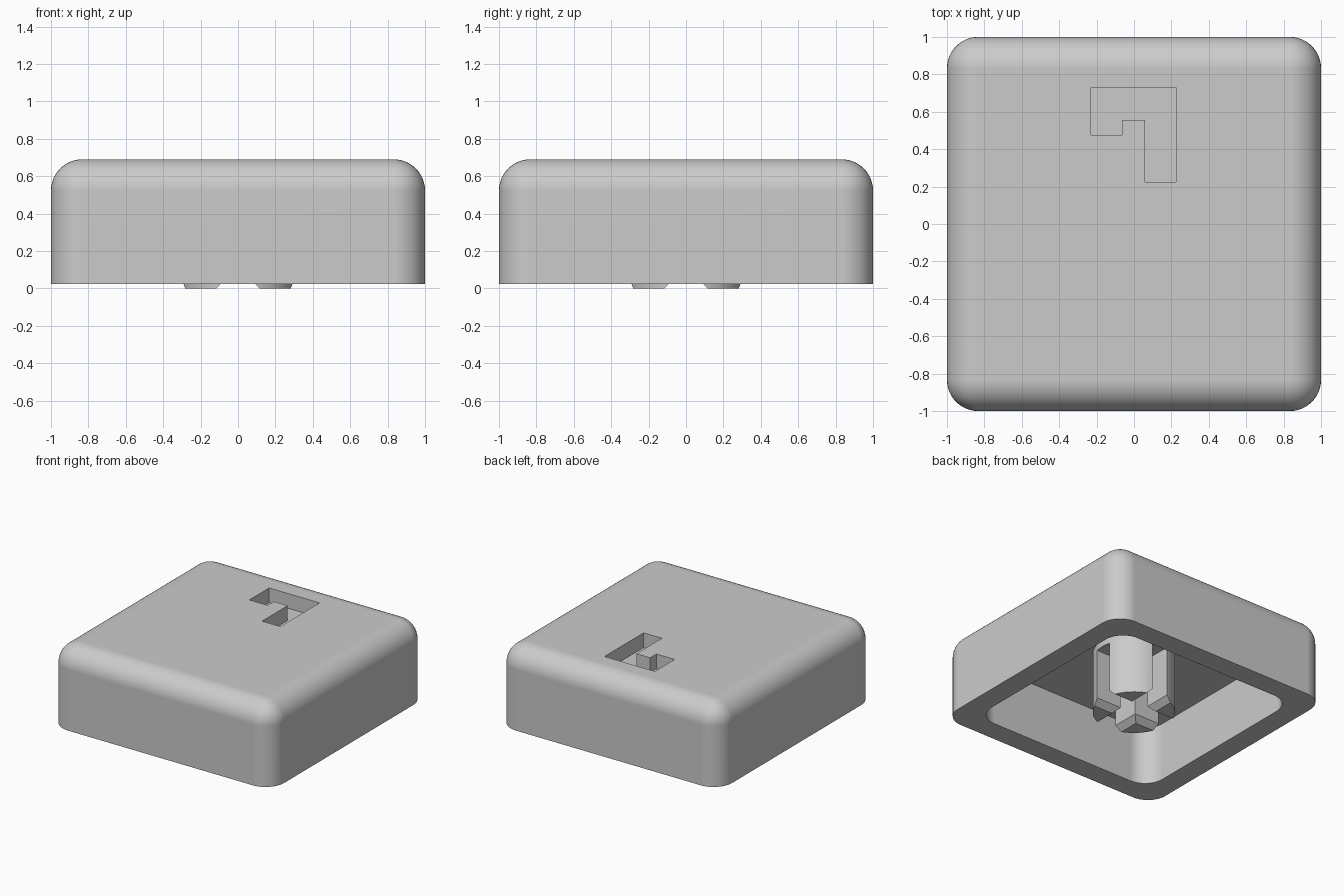
import bpy
import bmesh
from math import radians

if "Cube" in bpy.data.objects:
    bpy.data.objects.remove(bpy.data.objects["Cube"])

BASE, TOP, CEILING = 0.025, 0.69, 0.5
ROUND = 0.167

grey = bpy.data.materials.new("plain grey")
grey.use_nodes = True
colour = (0.6, 0.6, 0.6, 1)
grey.diffuse_color = colour
grey.node_tree.nodes["Principled BSDF"].inputs["Base Color"].default_value = colour


def finish(bm, name):
    bmesh.ops.recalc_face_normals(bm, faces=bm.faces)
    mesh = bpy.data.meshes.new(name)
    bm.to_mesh(mesh)
    bm.free()
    mesh.materials.append(grey)
    ob = bpy.data.objects.new(name, mesh)
    bpy.context.collection.objects.link(ob)
    return ob


def prism(name, outline, direction):
    """Extrude a closed outline along a direction."""
    bm = bmesh.new()
    face = bm.faces.new([bm.verts.new(p) for p in outline])
    new = bmesh.ops.extrude_face_region(bm, geom=[face])["geom"]
    verts = [v for v in new if isinstance(v, bmesh.types.BMVert)]
    bmesh.ops.translate(bm, verts=verts, vec=direction)
    return finish(bm, name)


def rounded_box(name, half, low, high, radius, round_top):
    """Box with rounded upright edges and, if asked, a rounded top."""
    bm = bmesh.new()
    bmesh.ops.create_cube(bm, size=2)
    for v in bm.verts:
        v.co = (v.co.x * half, v.co.y * half, high if v.co.z > 0 else low)
    edges = []
    for e in bm.edges:
        a, b = e.verts
        upright = abs(a.co.z - b.co.z) > 0.01
        if upright or (round_top and a.co.z > low + 0.01):
            edges.append(e)
    bmesh.ops.bevel(bm, geom=edges, offset=radius, segments=12,
                    profile=0.5, affect='EDGES')
    return finish(bm, name)


def cut(target, cutter):
    mod = target.modifiers.new("cut", 'BOOLEAN')
    mod.operation = 'DIFFERENCE'
    mod.solver = 'EXACT'
    mod.object = cutter
    bpy.context.view_layer.objects.active = target
    bpy.ops.object.modifier_apply(modifier=mod.name)
    bpy.data.objects.remove(cutter)


def smooth(ob):
    bpy.ops.object.select_all(action='DESELECT')
    ob.select_set(True)
    bpy.context.view_layer.objects.active = ob
    bpy.ops.object.shade_smooth_by_angle(angle=radians(25))
    mod = ob.modifiers.new("clean shading", 'WEIGHTED_NORMAL')
    mod.keep_sharp = True


# Hollow shell with a rounded top
shell = rounded_box("cap_shell", 1, BASE, TOP, ROUND, True)
cut(shell, rounded_box("cavity_cutter", 0.825, BASE - 0.2, CEILING, ROUND, False))

# Hooked recess sunk into the top
hook = [(-0.23, 0.73), (0.225, 0.73), (0.225, 0.225), (0.06, 0.225),
        (0.06, 0.555), (-0.065, 0.555), (-0.065, 0.475), (-0.23, 0.475)]
cut(shell, prism("recess_cutter", [(x, y, TOP - 0.12) for x, y in hook], (0, 0, 0.3)))
smooth(shell)

# Round stem under the cap
bm = bmesh.new()
bmesh.ops.create_cone(bm, cap_ends=True, segments=64, radius1=0.305,
                      radius2=0.305, depth=CEILING + 0.01)
bmesh.ops.translate(bm, verts=bm.verts, vec=(0, 0, (CEILING + 0.01) / 2))
stem = finish(bm, "stem")

# Crossed slots with chamfered mouths
half_slot = [(0.07, 0.45), (0.07, 0.045), (0.135, -0.02)]
slot = half_slot + [(-x, z) for x, z in reversed(half_slot)]
cut(stem, prism("slot_cutter", [(x, -0.5, z) for x, z in slot], (0, 1, 0)))
cut(stem, prism("slot_cutter", [(-0.5, x, z) for x, z in slot], (1, 0, 0)))
smooth(stem)
